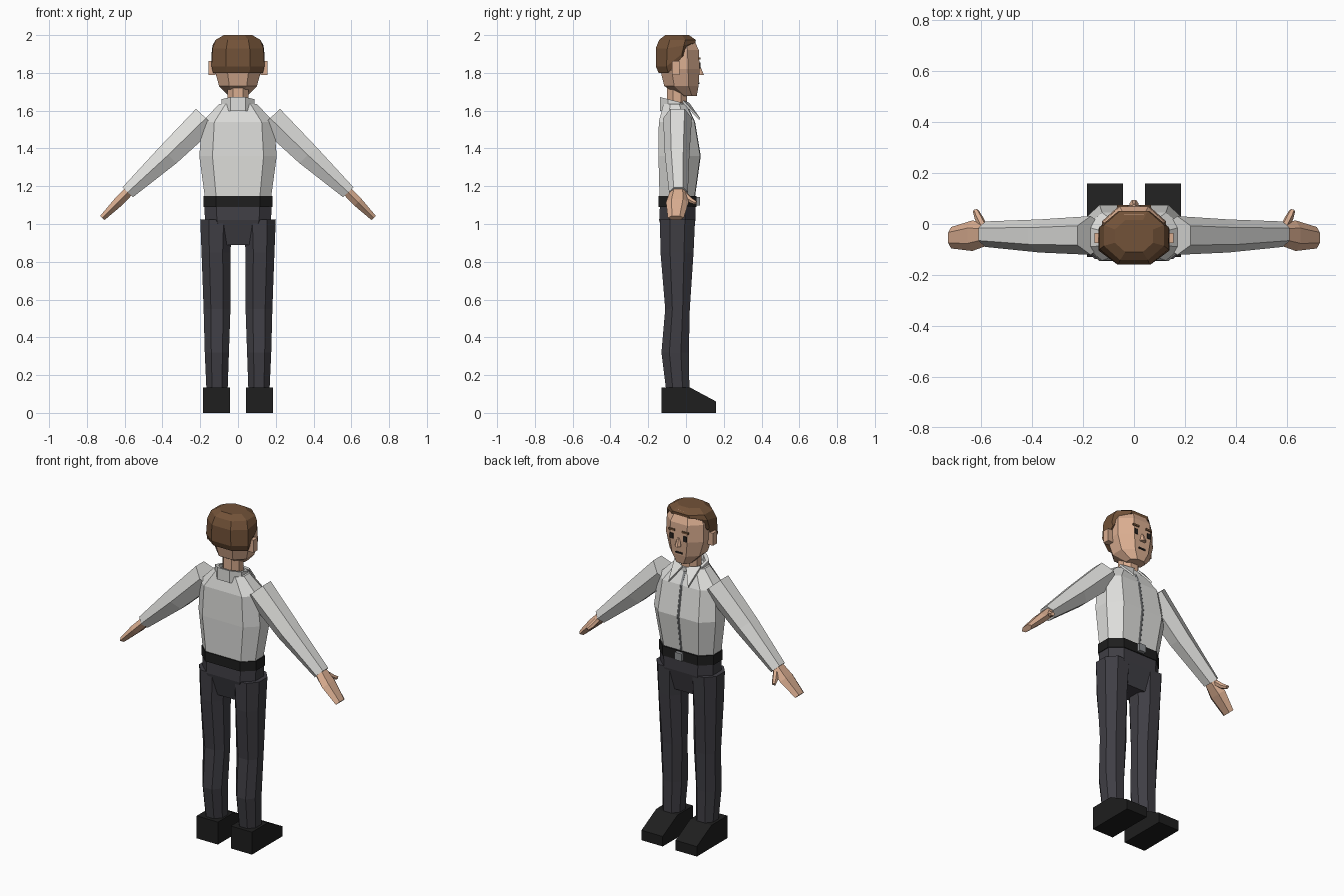
import bpy, bmesh, math
from mathutils import Vector

if "Cube" in bpy.data.objects:
    bpy.data.objects.remove(bpy.data.objects["Cube"])


def mat(name, r, g, b):
    m = bpy.data.materials.new(name)
    m.diffuse_color = (r, g, b, 1)
    m.use_nodes = True
    m.node_tree.nodes["Principled BSDF"].inputs["Base Color"].default_value = m.diffuse_color
    return m


SKIN = mat("skin", 0.70, 0.42, 0.28)
HAIR = mat("brown hair", 0.17, 0.085, 0.04)
SHIRT = mat("shirt white", 0.74, 0.74, 0.72)
TROUSER = mat("trouser charcoal", 0.050, 0.048, 0.058)
BLACK = mat("black leather", 0.013, 0.013, 0.013)
METAL = mat("buckle grey", 0.27, 0.28, 0.29)
LINE = mat("dark features", 0.02, 0.016, 0.014)


def loft(name, rings, m, mirror=False, caps=True):
    """Skin a list of equal-length rings, optionally mirrored over x = 0."""
    bm = bmesh.new()
    vs = [[bm.verts.new(p) for p in r] for r in rings]
    n = len(vs[0])
    for a, b in zip(vs, vs[1:]):
        for i in range(n):
            j = (i + 1) % n
            bm.faces.new((a[i], a[j], b[j], b[i]))
    if caps:
        bm.faces.new(vs[0])
        bm.faces.new(vs[-1])
    bmesh.ops.recalc_face_normals(bm, faces=bm.faces)
    me = bpy.data.meshes.new(name)
    bm.to_mesh(me)
    bm.free()
    me.materials.append(m)
    ob = bpy.data.objects.new(name, me)
    bpy.context.collection.objects.link(ob)
    if mirror:
        ob.modifiers.new("mirror", 'MIRROR')
    return ob


def octa(z, x0, x1, y0, y1, kx=0.27, ky=0.29, slope=0.0, pivot=0.0):
    """Horizontal octagon; points in front of the pivot rise by slope."""
    cx, cy = (x1 - x0) * kx, (y1 - y0) * ky
    pts = [(x0 + cx, y1), (x1 - cx, y1), (x1, y1 - cy), (x1, y0 + cy),
           (x1 - cx, y0), (x0 + cx, y0), (x0, y0 + cy), (x0, y1 - cy)]
    return [(x, y, z + slope * max(0, y - pivot)) for x, y in pts]


def body(z, w, y0, y1, **k):
    return octa(z, -w, w, y0, y1, **k)


def box(name, c, s, m, mirror=False):
    q = [(-1, -1), (1, -1), (1, 1), (-1, 1)]
    return loft(name, [[(c[0] + a * s[0] / 2, c[1] + b * s[1] / 2, c[2] + d * s[2] / 2)
                        for a, b in q] for d in (-1, 1)], m, mirror)


def limb(name, stations, axis, m):
    """Hexagonal mirrored limb; each station is centre, in-plane radius, depth radius."""
    a = Vector(axis).normalized()
    d = (Vector((0, 1, 0)) - a * a.y).normalized()
    n = d.cross(a)
    rings = []
    for c, rn, rd in stations:
        rings.append([Vector(c) + d * rd * math.cos(i * math.pi / 3)
                      + n * rn * math.sin(i * math.pi / 3) / 0.866 for i in range(6)])
    return loft(name, rings, m, True)


# Shoes: side profile extruded across x
side = [(-0.13, 0), (0.16, 0), (0.16, 0.06), (0.02, 0.135), (-0.13, 0.135)]
loft("shoe", [[(x, y, z) for y, z in side] for x in (0.043, 0.184)], BLACK, True)

# Trousers
legs = [(1.025, .03, .2, -.138, .048), (.85, .04, .193, -.135, .04), (.55, .04, .182, -.11, .02),
        (.32, .048, .176, -.13, .015), (.12, .055, .167, -.105, .018)]
loft("trouser_leg", [octa(*r) for r in legs], TROUSER, True)
loft("pelvis", [body(1.10, .178, -.138, .05, kx=.18), body(1.02, .175, -.142, .05, kx=.18),
                body(.89, .09, -.11, .02, kx=.1)], TROUSER)

# Belt and buckle
loft("belt", [body(z, .182, -.146, .055, kx=.18) for z in (1.09, 1.147)], BLACK)
box("buckle", (0, .06, 1.12), (.045, .03, .045), METAL)

# Shirt torso
torso = [(1.14, .175, -.14, .045), (1.36, .205, -.146, .075),
         (1.54, .19, -.144, .045), (1.635, .1, -.12, .0)]
loft("shirt_torso", [body(*r, kx=.17) for r in torso], SHIRT)

# Placket strip down the chest
strip = [(1.145, .048), (1.36, .078), (1.54, .048), (1.61, .016)]
loft("shirt_placket", [body(z, .007, y - .01, y) for z, y in strip], METAL)

# Collar band and pointed flaps
loft("collar_band", [body(z, w, -.05 - w, -.05 + w * .7, slope=-.25, pivot=-.14)
                     for z, w in ((1.60, .088), (1.672, .088), (1.672, .07), (1.61, .066))],
     SHIRT, caps=False)
flap = [(.012, .012, 1.632), (.088, -.02, 1.645), (.065, .07, 1.55)]
loft("collar_flap", [[(x, y + o * .5, z + o) for x, y, z in flap] for o in (0, .01)], SHIRT, True)

# Sleeves, hands, thumbs
AX = (.687, 0, -.727)
limb("sleeve", [((.17, -.045, 1.56), .072, .076), ((.37, -.047, 1.365), .062, .065),
                ((.584, -.04, 1.168), .038, .05)], AX, SHIRT)
limb("hand", [((.575, -.04, 1.177), .026, .044), ((.635, -.046, 1.115), .026, .06),
              ((.718, -.054, 1.032), .016, .042)], AX, SKIN)
limb("thumb", [((.588, -.02, 1.165), .014, .018), ((.61, .025, 1.125), .014, .016),
               ((.622, .052, 1.112), .01, .011)], (.3, .75, -.55), SKIN)

# Neck and head
loft("neck", [body(z, .055, -.1, .005) for z in (1.58, 1.75)], SKIN)
head = [(1.678, .05, -.03, .057), (1.73, .1, -.115, .066), (1.82, .125, -.137, .072),
        (1.92, .122, -.14, .068), (1.985, .085, -.11, .038)]
loft("head", [body(*r) for r in head], SKIN)
box("ear", (.137, -.055, 1.825), (.036, .04, .075), SKIN, True)
loft("nose", [body(1.788, .017, .05, .095), body(1.835, .008, .05, .076)], SKIN)

# Hair cap with rising hairline
hair = [(1.80, .132, -.145, .03, 1.2), (1.835, .14, -.16, .035, .95),
        (1.93, .135, -.16, .05, .2), (1.975, .118, -.142, .052, 0), (2.0, .075, -.11, .015, 0)]
loft("hair", [body(*r[:4], slope=r[4], pivot=-.09) for r in hair], HAIR)

# Facial features as thin plates
box("eye", (.045, .0715, 1.838), (.022, .008, .032), LINE, True)
box("eyebrow", (.045, .0715, 1.876), (.042, .008, .011), HAIR, True)
box("mouth", (0, .068, 1.745), (.046, .008, .009), LINE)
